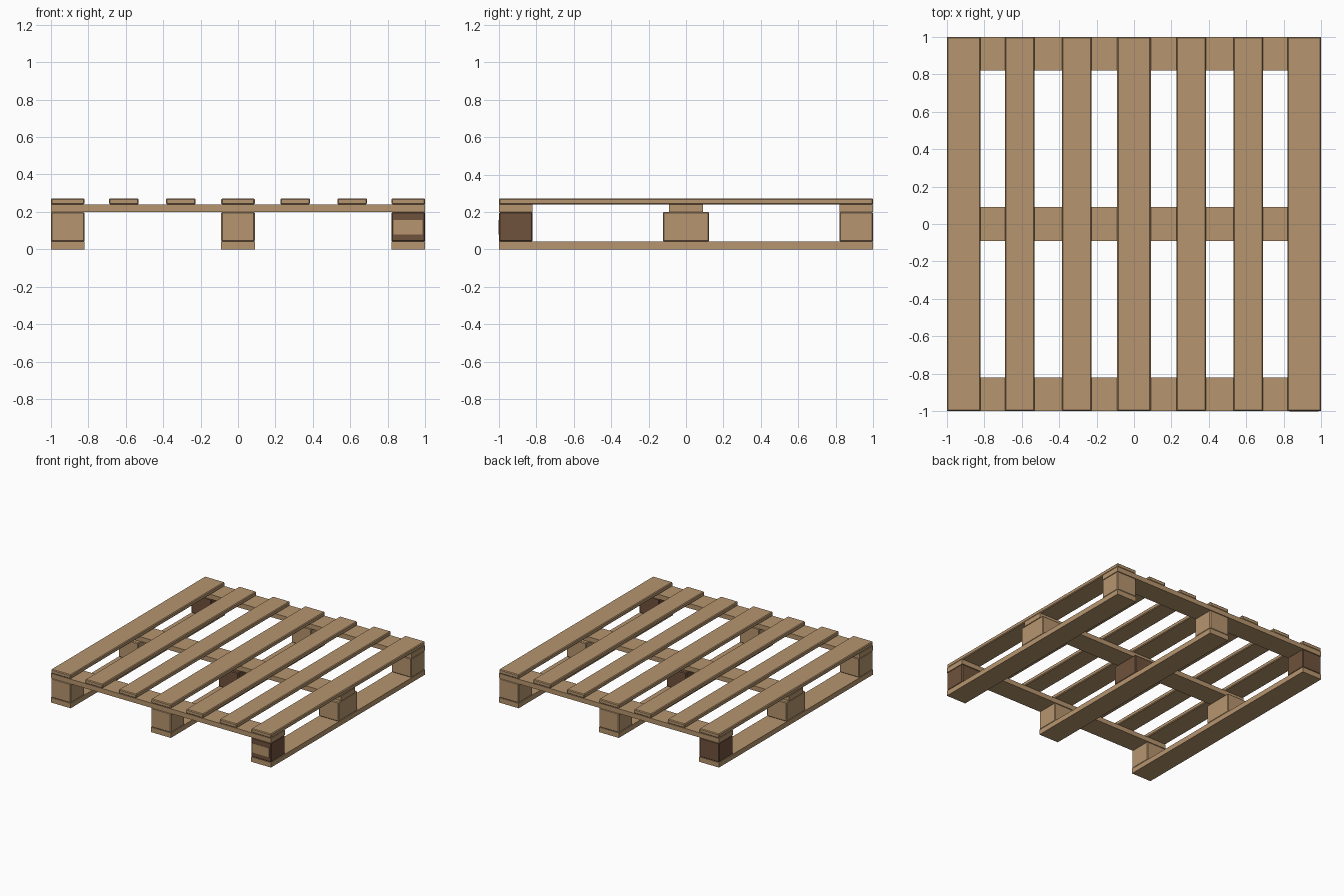
import bpy

if "Cube" in bpy.data.objects:
    bpy.data.objects.remove(bpy.data.objects["Cube"])


def material(name, rgb):
    m = bpy.data.materials.new(name)
    m.diffuse_color = (*rgb, 1)
    m.use_nodes = True
    m.node_tree.nodes["Principled BSDF"].inputs["Base Color"].default_value = m.diffuse_color
    return m


pine = material("pine_wood", (0.47, 0.30, 0.157))
dark = material("dark_brown_wood", (0.16, 0.084, 0.045))


def box(name, x, y, z, mat, bevel=0.0):
    """Box from (min, max) ranges on each axis, with optional chamfered edges."""
    bpy.ops.mesh.primitive_cube_add(size=1, location=[(a + b) / 2 for a, b in (x, y, z)])
    ob = bpy.context.object
    ob.name = name
    ob.scale = [b - a for a, b in (x, y, z)]
    bpy.ops.object.transform_apply(location=False, rotation=False, scale=True)
    ob.data.materials.append(mat)
    if bevel:
        mod = ob.modifiers.new("edge", 'BEVEL')
        mod.width = bevel
        mod.segments = 1
    return ob


ROWS = [(-1, -0.82), (-0.09, 0.09), (0.82, 1)]
BLOCK_Y = [(-1, -0.82), (-0.124, 0.124), (0.82, 1)]

for i, r in enumerate(ROWS):
    # ground runners (front to back) and cross boards (left to right)
    box(f"bottom_runner_{i}", r, (-1, 1), (0, 0.041), pine)
    box(f"cross_board_{i}", (-1, 1), r, (0.2, 0.239), pine)
    # spacer blocks; the diagonal ones are dark
    for j, y in enumerate(BLOCK_Y):
        box(f"spacer_block_{i}_{j}", r, y, (0.041, 0.2),
            dark if i + j == 2 else pine, 0.006)

# deck boards: wide ones at the edges and centre, narrow between
for k in range(7):
    c = (-0.91, -0.61, -0.305, 0, 0.305, 0.61, 0.91)[k]
    h = 0.09 if k % 3 == 0 else 0.079
    box(f"deck_board_{k}", (c - h, c + h), (-1, 1), (0.239, 0.273), pine, 0.006)

# pale panel on the front of the dark corner block
box("front_panel", (0.83, 0.985), (-1.002, -0.995), (0.08, 0.156), pine)
